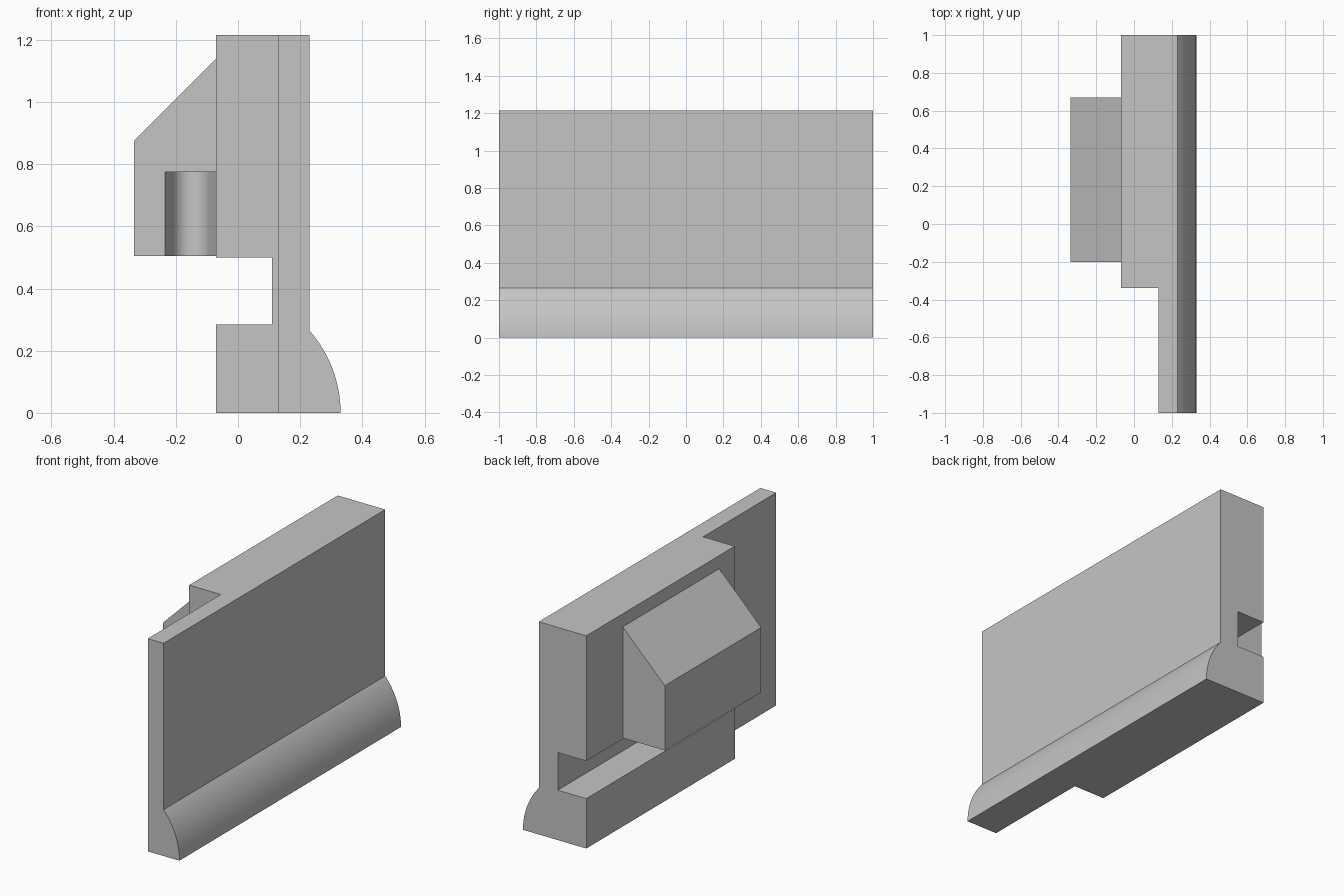
import bpy
import bmesh
import math
from mathutils import Vector

cube = bpy.data.objects.get("Cube")
if cube:
    bpy.data.objects.remove(cube, do_unlink=True)

grey = bpy.data.materials.new("light_grey")
grey.use_nodes = True
colour = (0.56, 0.56, 0.56, 1)
grey.diffuse_color = colour
grey.node_tree.nodes["Principled BSDF"].inputs["Base Color"].default_value = colour


def arc(cx, cy, radius, start, end, steps):
    """Points along a circular arc, angles in degrees."""
    angles = [math.radians(start + (end - start) * i / steps) for i in range(steps + 1)]
    return [(cx + radius * math.cos(a), cy + radius * math.sin(a)) for a in angles]


def prism(name, profile, offset):
    """Solid made by sweeping a closed 3D outline along an offset."""
    bm = bmesh.new()
    face = bm.faces.new([bm.verts.new(p) for p in profile])
    swept = bmesh.ops.extrude_face_region(bm, geom=[face], use_keep_orig=True)
    verts = [v for v in swept["geom"] if isinstance(v, bmesh.types.BMVert)]
    bmesh.ops.translate(bm, verts=verts, vec=Vector(offset))
    bmesh.ops.recalc_face_normals(bm, faces=bm.faces)
    mesh = bpy.data.meshes.new(name)
    bm.to_mesh(mesh)
    bm.free()
    mesh.materials.append(grey)
    obj = bpy.data.objects.new(name, mesh)
    bpy.context.collection.objects.link(obj)
    return obj


def along_y(name, outline, y0, y1):
    return prism(name, [(x, y0, z) for x, z in outline], (0, y1 - y0, 0))


def along_z(name, outline, z0, z1):
    return prism(name, [(x, y, z0) for x, y in outline], (0, 0, z1 - z0))


def combine(target, tool, operation):
    """Apply a boolean and discard the tool object."""
    tool.hide_render = True
    mod = target.modifiers.new(operation.lower(), "BOOLEAN")
    mod.operation = operation
    mod.solver = "EXACT"
    mod.object = tool
    bpy.context.view_layer.objects.active = target
    bpy.ops.object.modifier_apply(modifier=mod.name)
    bpy.data.objects.remove(tool, do_unlink=True)


BACK, TOP, STEP = -0.07, 1.215, -0.34

# Moulding body: rounded foot, flat face and a groove behind
foot = arc(BACK, 0, 0.4, 0, 41.4, 20)
body = along_y("moulding_panel", foot + [
    (0.23, TOP), (BACK, TOP), (BACK, 0.5),
    (0.11, 0.5), (0.11, 0.285), (BACK, 0.285), (BACK, 0)], -1, 1)

# Thin end of the panel
step_cut = along_z("step_cutter", [(-0.5, -1.2), (0.13, -1.2), (0.13, STEP), (-0.5, STEP)],
                   -0.2, 1.5)
combine(body, step_cut, "DIFFERENCE")

# Sloped hook block, slightly sunk into the body
hook = along_y("hook_block", [
    (-0.335, 0.505), (-0.335, 0.875), (BACK, 1.14), (0, 1.14), (0, 0.505)], -0.2, 0.67)

# Flared round-ended pocket, open at the hook's front and underside
taper, half = 18, 0.0575
radius = half / math.cos(math.radians(taper))
mid, depth = -0.1525, -0.2 + 0.025 / math.tan(math.radians(taper))
centre_y = depth - radius * math.sin(math.radians(taper))
pocket = arc(mid, centre_y, radius, taper, 180 - taper, 16)
pocket += [(-0.235, -0.2), (-0.235, -0.3), (BACK, -0.3), (BACK, -0.2)]
combine(hook, along_z("pocket_cutter", pocket, 0.4, 0.775), "DIFFERENCE")
combine(body, hook, "UNION")

# Smooth curves, crisp edges
bpy.ops.object.select_all(action="DESELECT")
body.select_set(True)
bpy.context.view_layer.objects.active = body
bpy.ops.object.shade_smooth_by_angle(angle=math.radians(15))
